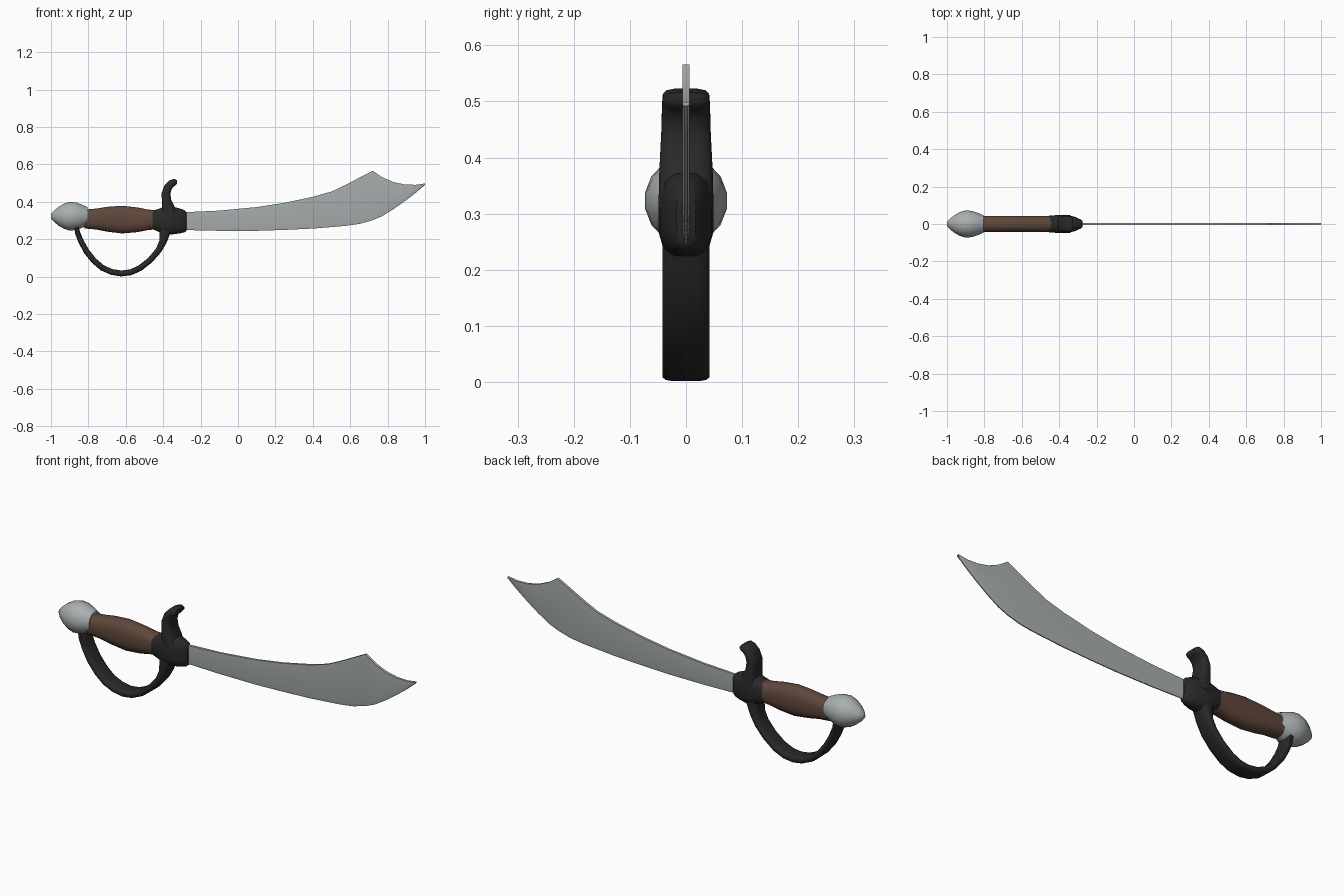
import bpy, bmesh, math
from mathutils import Vector


def material(name, rgb):
    m = bpy.data.materials.new(name)
    m.diffuse_color = (*rgb, 1)
    return m


steel = material("steel", (0.40, 0.43, 0.43))
wood = material("brown wood", (0.115, 0.063, 0.043))
iron = material("black iron", (0.022, 0.022, 0.022))


def finish(name, bm, mat, angle):
    bmesh.ops.recalc_face_normals(bm, faces=bm.faces)
    me = bpy.data.meshes.new(name)
    bm.to_mesh(me)
    bm.free()
    me.materials.append(mat)
    ob = bpy.data.objects.new(name, me)
    bpy.context.collection.objects.link(ob)
    bpy.ops.object.select_all(action='DESELECT')
    ob.select_set(True)
    bpy.context.view_layer.objects.active = ob
    bpy.ops.object.shade_smooth_by_angle(angle=math.radians(angle))
    return ob


def skin(bm, rings):
    # join successive rings of vertices and cap both ends
    loops = [[bm.verts.new(p) for p in r] for r in rings]
    n = len(loops[0])
    for a, b in zip(loops, loops[1:]):
        for i in range(n):
            j = (i + 1) % n
            bm.faces.new((a[i], a[j], b[j], b[i]))
    bm.faces.new(loops[0])
    bm.faces.new(loops[-1])


def sweep(name, stations, mat, power=1.0, sides=12, angle=45, straight=False):
    # stations: (x, z, half thickness in the xz plane, half depth in y)
    pts = [Vector((s[0], 0, s[1])) for s in stations]
    rings = []
    for i, (x, z, h, d) in enumerate(stations):
        t = (pts[min(i + 1, len(pts) - 1)] - pts[max(i - 1, 0)]).normalized()
        nrm = Vector((0, 0, 1)) if straight else Vector((-t.z, 0, t.x))
        ring = []
        for k in range(sides):
            a = 2 * math.pi * (k + 0.5) / sides
            c, s = math.cos(a), math.sin(a)
            u = math.copysign(abs(c) ** power, c)
            v = math.copysign(abs(s) ** power, s)
            ring.append(pts[i] + nrm * h * u + Vector((0, d * v, 0)))
        rings.append(ring)
    bm = bmesh.new()
    skin(bm, rings)
    return finish(name, bm, mat, angle)


# Blade: (x, edge z, spine z), flat sides with a ground lower edge
blade = [(-0.32, 0.25, 0.343), (-0.1, 0.245, 0.353), (0.1, 0.245, 0.372),
         (0.25, 0.25, 0.395), (0.4, 0.257, 0.427), (0.5, 0.265, 0.455),
         (0.58, 0.272, 0.493), (0.65, 0.282, 0.53), (0.72, 0.302, 0.566),
         (0.77, 0.323, 0.532), (0.83, 0.36, 0.506), (0.89, 0.402, 0.493),
         (0.95, 0.448, 0.491), (0.985, 0.478, 0.496), (1.0, 0.492, 0.499)]
T = 0.0062
rings = []
for x, lo, hi in blade:
    mid = lo + min(0.018, 0.3 * (hi - lo))
    rings.append([(x, T, hi), (x, T, mid), (x, 0.0025, lo),
                  (x, -0.0025, lo), (x, -T, mid), (x, -T, hi)])
bm = bmesh.new()
skin(bm, rings)
finish("blade", bm, steel, 30)

# Pommel: rounded knob with a blunt point
sweep("pommel", [(x, 0.323, r, r * 0.95) for x, r in
                 [(-1.0, 0.012), (-0.985, 0.03), (-0.96, 0.051), (-0.93, 0.069),
                  (-0.9, 0.078), (-0.865, 0.075), (-0.83, 0.062), (-0.805, 0.05)]],
      steel, sides=16, angle=60, straight=True)

# Grip: swells in the middle, constant depth
sweep("grip", [(x, z, h, 0.045) for x, z, h in
               [(-0.82, 0.308, 0.052), (-0.76, 0.308, 0.057), (-0.7, 0.307, 0.068),
                (-0.62, 0.305, 0.076), (-0.54, 0.304, 0.068), (-0.48, 0.304, 0.056),
                (-0.43, 0.304, 0.052)]],
      wood, power=0.75, angle=50, straight=True)

# Guard block: collar that holds the blade
sweep("guard_block", [(-0.457, 0.303, 0.05, 0.045), (-0.42, 0.301, 0.064, 0.048),
                      (-0.385, 0.3, 0.08, 0.05), (-0.345, 0.3, 0.075, 0.047),
                      (-0.31, 0.298, 0.068, 0.037), (-0.285, 0.296, 0.06, 0.025),
                      (-0.275, 0.295, 0.05, 0.017)],
      iron, power=0.65, angle=50, straight=True)

# Upper quillon: short arm curling towards the blade
sweep("upper_quillon", [(-0.37, 0.31, 0.05, 0.05), (-0.372, 0.365, 0.036, 0.049),
                        (-0.382, 0.405, 0.026, 0.047), (-0.385, 0.445, 0.024, 0.045),
                        (-0.374, 0.478, 0.022, 0.044), (-0.355, 0.499, 0.02, 0.043),
                        (-0.337, 0.506, 0.018, 0.042), (-0.326, 0.507, 0.009, 0.036)],
      iron, power=0.6, angle=50)

# Knuckle guard: flat bow from the guard block to the pommel
bow = [(-0.38, 0.29, 0.045), (-0.392, 0.235, 0.03), (-0.402, 0.185, 0.02),
       (-0.425, 0.14, 0.017), (-0.47, 0.088, 0.016), (-0.525, 0.045, 0.016),
       (-0.575, 0.023, 0.016), (-0.625, 0.017, 0.016), (-0.675, 0.025, 0.016),
       (-0.725, 0.047, 0.016), (-0.77, 0.085, 0.016), (-0.81, 0.135, 0.016),
       (-0.84, 0.19, 0.015), (-0.858, 0.235, 0.014), (-0.863, 0.265, 0.013)]
sweep("knuckle_guard", [(x, z, h, 0.043) for x, z, h in bow], iron,
      power=0.5, angle=50)
